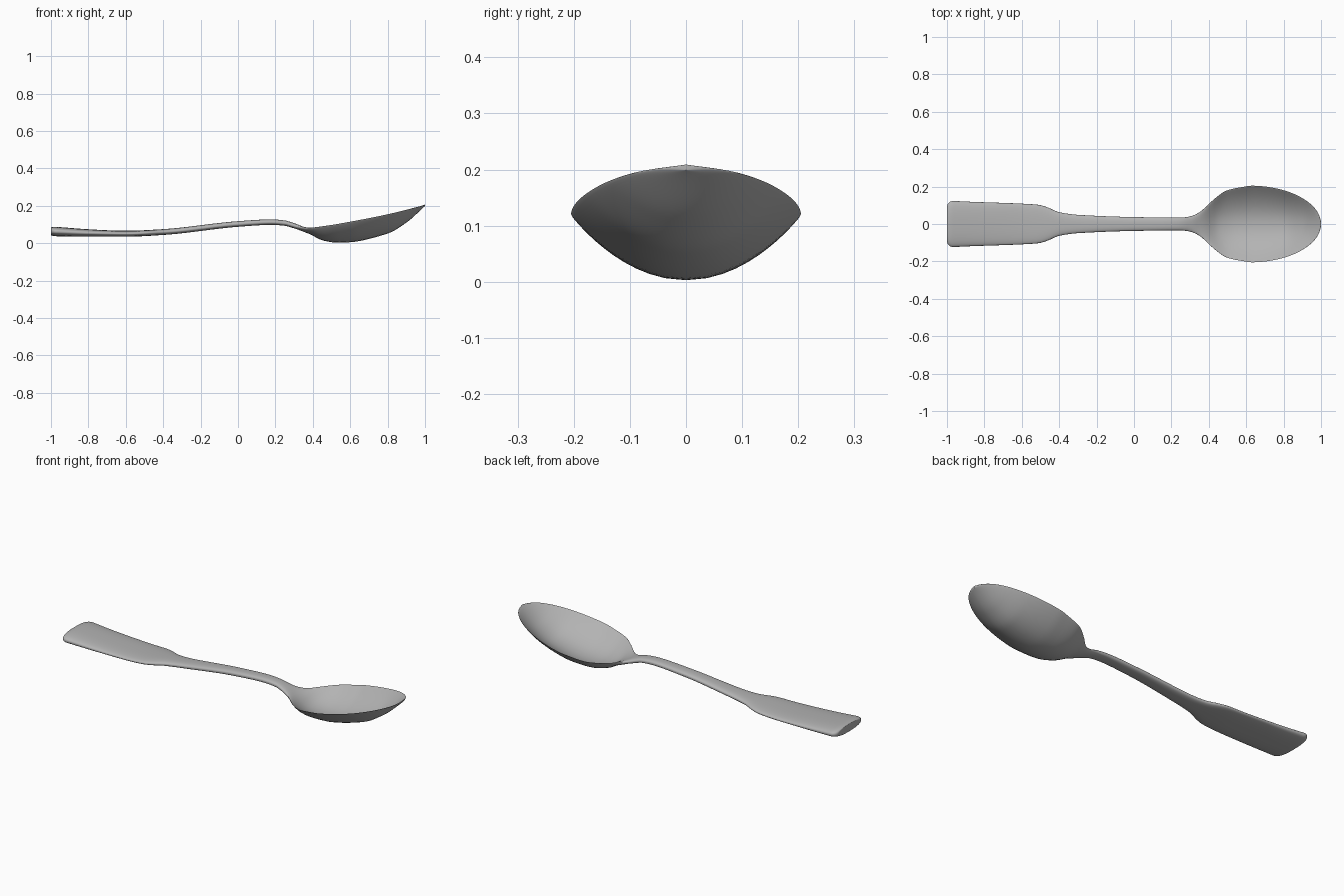
import bpy
import bmesh
import math

cube = bpy.data.objects.get("Cube")
if cube:
    bpy.data.objects.remove(cube)

RINGS = 120
SIDES = 48
TIP_CENTRE = 0.62   # widest place of the bowl
TIP_LENGTH = 0.38
BOWL_WIDTH = 0.205
CORNER = 0.035      # rounding of the handle's end

# Profiles along the length, as (x, value) pairs
half_width = [(-1, .125), (-.9, .12), (-.52, .104), (-.47, .092), (-.4, .063),
              (-.3, .049), (0, .037), (.25, .034), (.31, .043), (.36, .07),
              (.42, .126), (.5, .181), (TIP_CENTRE, BOWL_WIDTH)]
edge_height = [(-1, .064), (-.8, .055), (-.6, .051), (-.4, .06), (0, .103),
               (.18, .113), (.25, .108), (.31, .091), (.37, .081), (.45, .09),
               (TIP_CENTRE, .119), (.8, .155), (1, .204)]
sag_depth = [(.3, 0), (.37, .015), (.45, .066), (.55, .096), (.65, .106),
             (.8, .097), (.9, .063), (1, 0)]
half_thickness = [(-1, .026), (-.6, .016), (0, .015), (.3, .014), (.45, .008), (1, .005)]


def slope(points, i):
    """Tangent at a profile point that never overshoots."""
    if i == 0 or i == len(points) - 1:
        return 0 if points is sag_depth and i == 0 else end_slope(points, i)
    a, b = chord(points, i - 1), chord(points, i)
    return 0 if a * b <= 0 else 2 * a * b / (a + b)


def chord(points, i):
    (x0, v0), (x1, v1) = points[i], points[i + 1]
    return (v1 - v0) / (x1 - x0)


def end_slope(points, i):
    return chord(points, min(i, len(points) - 2))


def sample(points, x):
    """Smooth value of a profile at x, held constant past its ends."""
    if x <= points[0][0]:
        return points[0][1]
    for i in range(len(points) - 1):
        (x0, v0), (x1, v1) = points[i], points[i + 1]
        if x <= x1:
            length = x1 - x0
            t = (x - x0) / length
            ease = t * t * (3 - 2 * t)
            start = slope(points, i) * length * t * (1 - t) ** 2
            finish = slope(points, i + 1) * length * t * t * (t - 1)
            return v0 + (v1 - v0) * ease + start + finish
    return points[-1][1]


def width_at(x):
    if x > TIP_CENTRE:
        along = (x - TIP_CENTRE) / TIP_LENGTH
        return BOWL_WIDTH * math.sqrt(max(0, 1 - along * along))
    inset = max(0, CORNER - (x + 1))
    return sample(half_width, x) - CORNER + math.sqrt(CORNER ** 2 - inset ** 2)


def thickness_at(x):
    rounding = min(1, (x + 1) / CORNER)
    return sample(half_thickness, x) * (0.75 + 0.25 * math.sqrt(rounding * (2 - rounding)))


def rounded(value, power=0.8):
    return math.copysign(abs(value) ** power, value)


def section(bm, x):
    """One closed cross-section: a flattened oval, sagging in the bowl."""
    width, thick = width_at(x), thickness_at(x)
    edge, sag = sample(edge_height, x), sample(sag_depth, x)
    ring = []
    for i in range(SIDES):
        angle = math.tau * i / SIDES
        across = rounded(math.cos(angle))
        z = edge - sag * (1 - across ** 2) + thick * rounded(math.sin(angle))
        ring.append(bm.verts.new((x, width * across, z)))
    return ring


# Whole spoon, lofted with rings packed closer at both ends
bm = bmesh.new()
rings = [section(bm, -math.cos(math.pi * i / RINGS)) for i in range(RINGS + 1)]
for near, far in zip(rings, rings[1:]):
    for i in range(SIDES):
        j = (i + 1) % SIDES
        bm.faces.new((near[i], near[j], far[j], far[i]))
bm.faces.new(rings[0])
bmesh.ops.remove_doubles(bm, verts=rings[-1], dist=0.0001)
bmesh.ops.recalc_face_normals(bm, faces=bm.faces)

mesh = bpy.data.meshes.new("spoon")
bm.to_mesh(mesh)
bm.free()
spoon = bpy.data.objects.new("spoon", mesh)
bpy.context.collection.objects.link(spoon)

# Plain grey metal
metal = bpy.data.materials.new("grey metal")
metal.use_nodes = True
colour = (0.45, 0.45, 0.45, 1)
metal.diffuse_color = colour
metal.node_tree.nodes["Principled BSDF"].inputs["Base Color"].default_value = colour
mesh.materials.append(metal)

bpy.context.view_layer.objects.active = spoon
spoon.select_set(True)
bpy.ops.object.shade_smooth_by_angle(angle=math.radians(50))
